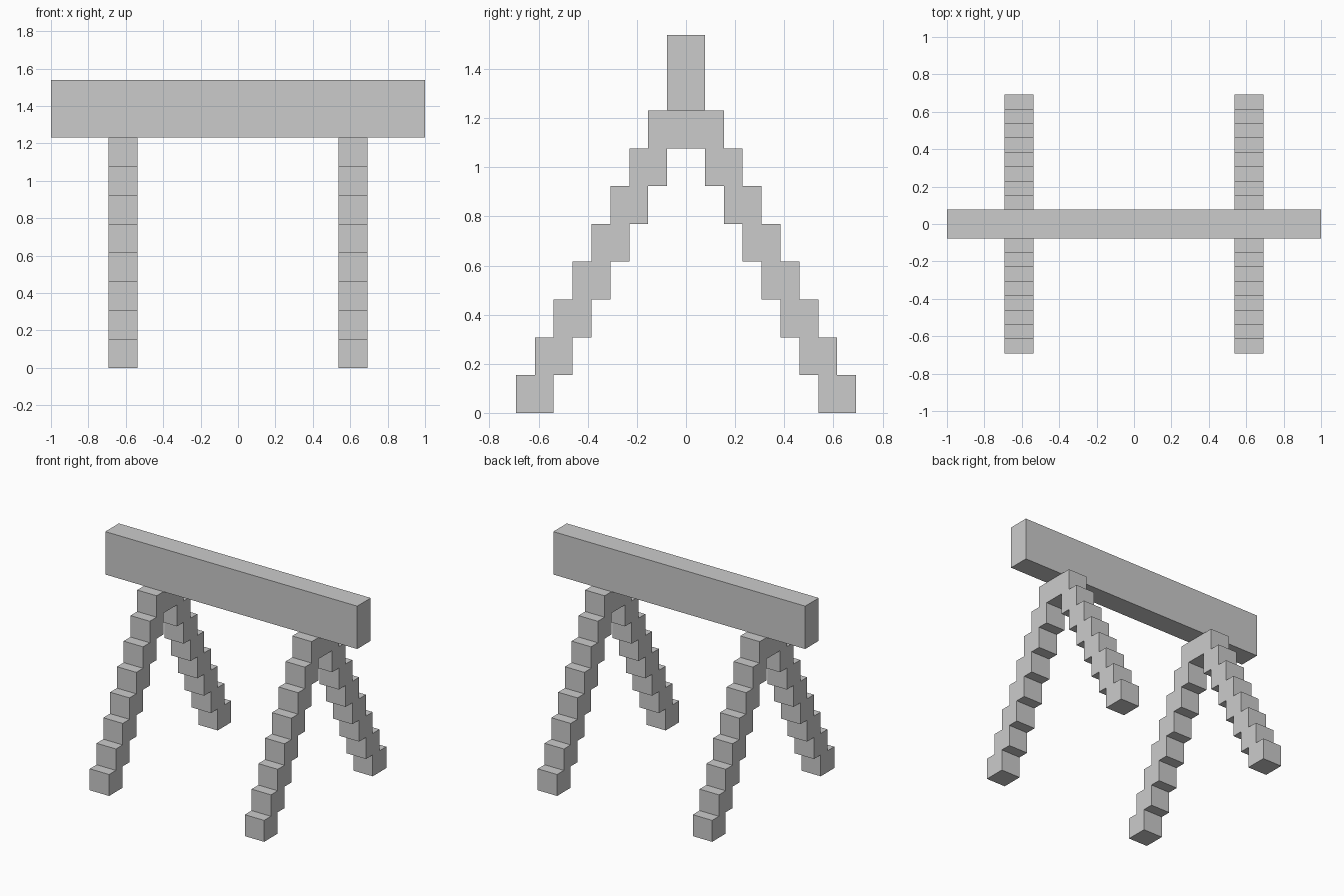
import bpy, bmesh

if "Cube" in bpy.data.objects:
    bpy.data.objects.remove(bpy.data.objects["Cube"])

U = 2 / 26       # grid unit: the beam is 26 units long
STEPS = 8        # stair steps in each leg


def finish(name, bm):
    bmesh.ops.recalc_face_normals(bm, faces=bm.faces)
    mesh = bpy.data.meshes.new(name)
    bm.to_mesh(mesh)
    bm.free()
    obj = bpy.data.objects.new(name, mesh)
    bpy.context.collection.objects.link(obj)
    return obj


def extrude_profile(name, profile, x0, x1):
    """Extrude a (y, z) outline in grid units from x0 to x1."""
    bm = bmesh.new()
    face = bm.faces.new([bm.verts.new((x0 * U, y * U, z * U)) for y, z in profile])
    ext = bmesh.ops.extrude_face_region(bm, geom=[face], use_keep_orig=True)
    verts = [g for g in ext["geom"] if isinstance(g, bmesh.types.BMVert)]
    bmesh.ops.translate(bm, verts=verts, vec=((x1 - x0) * U, 0, 0))
    return finish(name, bm)


def mirrored(points):
    return [(-y, z) for y, z in reversed(points)]


# Stepped A-frame outline: outer stairs up and over, inner stairs back
outer = [(9 - i, 2 * i + d) for i in range(STEPS) for d in (0, 2)]
inner = [(7 - i, 2 * i + d) for i in reversed(range(STEPS - 1)) for d in (2, 0)]
a_frame = outer + mirrored(outer) + mirrored(inner) + inner

# Two trestle legs
extrude_profile("left_trestle", a_frame, -9, -7)
extrude_profile("right_trestle", a_frame, 7, 9)

# Top beam
extrude_profile("top_beam", [(-1, 16), (1, 16), (1, 20), (-1, 20)], -13, 13)
